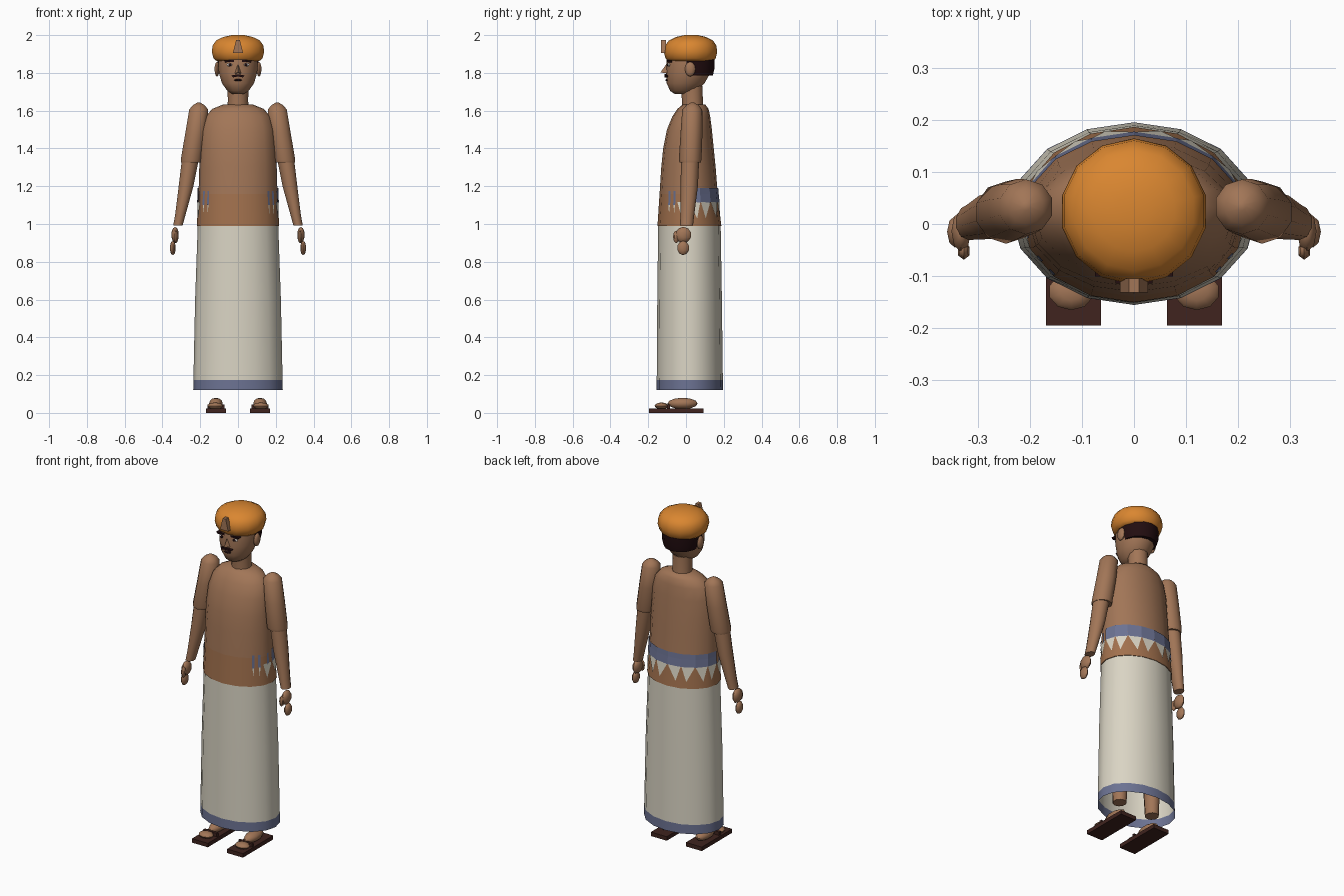
import bpy, bmesh, math
from mathutils import Vector

if "Cube" in bpy.data.objects:
    bpy.data.objects.remove(bpy.data.objects["Cube"])


def material(name, rgb):
    m = bpy.data.materials.new(name)
    m.diffuse_color = (*rgb, 1)
    m.use_nodes = True
    m.node_tree.nodes["Principled BSDF"].inputs["Base Color"].default_value = m.diffuse_color
    return m


SKIN = material("skin", (0.36, 0.18, 0.095))
WAIST = material("waist_brown", (0.36, 0.165, 0.075))
CLOTH = material("white_cloth", (0.70, 0.66, 0.55))
BLUE = material("blue_border", (0.15, 0.17, 0.29))
ORANGE = material("orange_turban", (0.70, 0.24, 0.03))
SANDAL = material("dark_leather", (0.05, 0.017, 0.013))
HAIR = material("dark_hair", (0.016, 0.004, 0.005))
WHITE = material("eye_white", (0.75, 0.72, 0.68))


def finish(name, bm, mats, angle=50):
    me = bpy.data.meshes.new(name)
    bm.to_mesh(me)
    bm.free()
    for m in mats:
        me.materials.append(m)
    ob = bpy.data.objects.new(name, me)
    bpy.context.collection.objects.link(ob)
    bpy.ops.object.select_all(action='DESELECT')
    ob.select_set(True)
    bpy.context.view_layer.objects.active = ob
    bpy.ops.object.shade_smooth_by_angle(angle=math.radians(angle))
    return ob


def loft(name, rings, n, mats, caps=True, rule=None, keep=None, angle=50):
    """Stack of elliptical rings (cx, cy, z, rx, ry), listed from bottom to top."""
    bm = bmesh.new()
    rows = [[bm.verts.new((cx + rx * math.sin(2 * math.pi * i / n),
                           cy + ry * math.cos(2 * math.pi * i / n), z))
             for i in range(n)] for cx, cy, z, rx, ry in rings]
    for a, b in zip(rows, rows[1:]):
        for i in range(n):
            j = (i + 1) % n
            bm.faces.new((a[j], a[i], b[i], b[j]))
    if caps:
        bm.faces.new(rows[0])
        bm.faces.new(rows[-1][::-1])
    for f in list(bm.faces):
        c = f.calc_center_median()
        if keep and not keep(c):
            bm.faces.remove(f)
        elif rule:
            f.material_index = rule(c)
    return finish(name, bm, mats, angle)


def ball(name, loc, size, mat, u=10, v=6):
    bm = bmesh.new()
    bmesh.ops.create_uvsphere(bm, u_segments=u, v_segments=v, radius=1)
    for p in bm.verts:
        p.co = Vector(loc) + Vector(p.co[k] * size[k] for k in range(3))
    return finish(name, bm, [mat])


def prism(name, pts, y0, y1, mat):
    """Outline in x-z, extruded from front y0 to back y1."""
    bm = bmesh.new()
    front = [bm.verts.new((x, y0, z)) for x, z in pts]
    back = [bm.verts.new((x, y1, z)) for x, z in pts]
    bm.faces.new(front)
    bm.faces.new(back[::-1])
    for i in range(len(pts)):
        j = (i + 1) % len(pts)
        bm.faces.new((front[j], front[i], back[i], back[j]))
    bmesh.ops.recalc_face_normals(bm, faces=bm.faces)
    return finish(name, bm, [mat], 20)


def box(name, x, y0, y1, z0, z1, half, mat):
    return prism(name, [(x - half, z0), (x + half, z0), (x + half, z1), (x - half, z1)], y0, y1, mat)


# Long wrapped skirt with blue hem
loft("skirt", [(0, .02, .12, .237, .176), (0, .02, .175, .236, .175),
               (0, .019, .6, .227, .171), (0, .018, 1.02, .212, .165)],
     16, [CLOTH, BLUE], caps=False, rule=lambda c: int(c.z < .175))

# Torso with a slightly warmer waist
TORSO = [(0, .018, .99, .218, .169), (0, .014, 1.16, .209, .154), (0, .013, 1.3, .205, .144),
         (0, .013, 1.4, .200, .134), (0, .018, 1.5, .192, .119), (0, .028, 1.57, .172, .1),
         (0, .037, 1.61, .135, .082), (0, .042, 1.632, .08, .06)]
loft("torso", TORSO, 16, [SKIN, WAIST], rule=lambda c: int(c.z < 1.16), angle=60)
loft("neck", [(0, .038, 1.58, .06, .058), (0, .034, 1.65, .054, .055), (0, .03, 1.73, .055, .058)], 12, [SKIN])


def on_waist(t, z, off=.005):
    """Point just outside the faceted torso; t counts facets from the back."""
    a, b = (TORSO[0], TORSO[1]) if z < 1.16 else (TORSO[1], TORSO[2])
    k = (z - a[2]) / (b[2] - a[2])
    cy, rx, ry = (a[q] + k * (b[q] - a[q]) + (off if q > 1 else 0) for q in (1, 3, 4))
    i = math.floor(t)
    p, q = [Vector((rx * math.sin(s * math.pi / 8), cy + ry * math.cos(s * math.pi / 8), z)) for s in (i, i + 1)]
    return p.lerp(q, t - i)


# Blue waistband round the back, white teeth below, thin slits toward the front
bm = bmesh.new()


def patch(pts, index):
    f = bm.faces.new([bm.verts.new(on_waist(t, z)) for t, z in pts])
    f.material_index = index


E = .001
for i in range(-4, 4):
    for z0, z1 in ((1.115, 1.16), (1.16, 1.19)):
        patch([(i + 1 - E, z0), (i, z0), (i, z1), (i + 1 - E, z1)], 0)
for i in range(-5, 5):
    tip = .35 if i % 2 else .6
    patch([(i + .97, 1.116), (i + tip, 1.03), (i + .03, 1.116)], 1)
for s in (5.25, 5.75, -5.4, -5.9, 4.4, -4.6):
    for z0, z1 in ((1.1, 1.16), (1.16, 1.175)):
        patch([(s + .13, z0), (s - .07, z0), (s - .07, z1), (s + .13, z1)], 0)
    patch([(s + .09, 1.1), (s + .03, 1.05), (s - .05, 1.1)], 1)
bmesh.ops.recalc_face_normals(bm, faces=bm.faces)
for f in bm.faces:
    if f.normal.dot(f.calc_center_median() - Vector((0, .015, f.calc_center_median().z))) < 0:
        f.normal_flip()
finish("waistband_pattern", bm, [BLUE, CLOTH])

# Head, hair and turban
loft("head", [(0, -.02, 1.688, .03, .04), (0, -.012, 1.705, .058, .072), (0, -.002, 1.745, .087, .1),
              (0, .012, 1.80, .104, .117), (0, .018, 1.86, .107, .122), (0, .02, 1.92, .1, .115)], 14, [SKIN])
loft("hair", [(0, .04, 1.785, .098, .102), (0, .03, 1.82, .11, .12), (0, .03, 1.89, .114, .122)],
     14, [HAIR], keep=lambda c: c.y > .03)
loft("turban", [(0, .025, 1.862, .115, .118), (0, .024, 1.877, .133, .133), (0, .024, 1.91, .142, .141),
                (0, .025, 1.945, .138, .136), (0, .026, 1.972, .118, .116), (0, .027, 1.99, .08, .08),
                (0, .027, 2.0, .035, .035)], 14, [ORANGE])
prism("turban_ornament", [(-.027, 1.905), (.027, 1.905), (.01, 1.975), (-.01, 1.975)], -.132, -.105, SKIN)

# Face
bm = bmesh.new()
v = [bm.verts.new(p) for p in ((-.02, -.095, 1.797), (.02, -.095, 1.797), (0, -.135, 1.802), (0, -.095, 1.86))]
for f in ((0, 1, 2), (0, 2, 3), (1, 3, 2), (0, 3, 1)):
    bm.faces.new([v[i] for i in f])
bmesh.ops.recalc_face_normals(bm, faces=bm.faces)
finish("nose", bm, [SKIN], 20)
ball("lower_lip", (0, -.1, 1.762), (.022, .01, .006), HAIR)
for s, side in ((-1, "left"), (1, "right")):
    ball(side + "_eye", (s * .042, -.09, 1.843), (.019, .008, .009), WHITE)
    ball(side + "_pupil", (s * .042, -.096, 1.843), (.009, .005, .008), HAIR)
    prism(side + "_brow", [(s * .02, 1.858), (s * .068, 1.856), (s * .075, 1.866), (s * .02, 1.868)],
          -.101, -.075, HAIR)
    prism(side + "_moustache", [(0, 1.793), (0, 1.781), (s * .026, 1.776), (s * .036, 1.786)],
          -.115, -.095, HAIR)
    ball(side + "_ear", (s * .111, .022, 1.82), (.014, .028, .039), SKIN)

    # Arm: domed sleeve, tapered forearm, separate hand
    loft(side + "_sleeve", [(s * .249, .022, 1.325, .055, .056), (s * .247, .022, 1.34, .059, .06),
                            (s * .225, .029, 1.48, .057, .058), (s * .208, .033, 1.605, .053, .053),
                            (s * .208, .034, 1.628, .034, .034), (s * .208, .034, 1.643, .008, .008)],
         10, [SKIN])
    loft(side + "_forearm", [(s * .318, .003, .992, .026, .034), (s * .305, .007, 1.05, .029, .037),
                             (s * .275, .017, 1.2, .041, .046), (s * .252, .022, 1.345, .047, .048)],
         10, [SKIN])
    ball(side + "_palm", (s * .333, -.014, .942), (.02, .042, .043), SKIN, 8, 5)
    ball(side + "_fingers", (s * .345, -.015, .873), (.016, .032, .038), SKIN, 8, 5)
    ball(side + "_thumb", (s * .328, -.052, .932), (.013, .017, .034), SKIN, 6, 4)

    # Leg stub, foot and sandal
    loft(side + "_leg", [(s * .115, .015, .125, .038, .04), (s * .11, .015, .5, .055, .058),
                         (s * .1, .015, .95, .075, .08)], 10, [SKIN])
    ball(side + "_foot", (s * .117, -.018, .05), (.038, .08, .03), SKIN)
    ball(side + "_toes", (s * .121, -.13, .037), (.044, .036, .018), SKIN)
    box(side + "_sandal", s * .117, -.196, .092, 0, .024, .053, SANDAL)
    box(side + "_sandal_strap", s * .117, -.1, -.085, .02, .045, .045, SANDAL)
